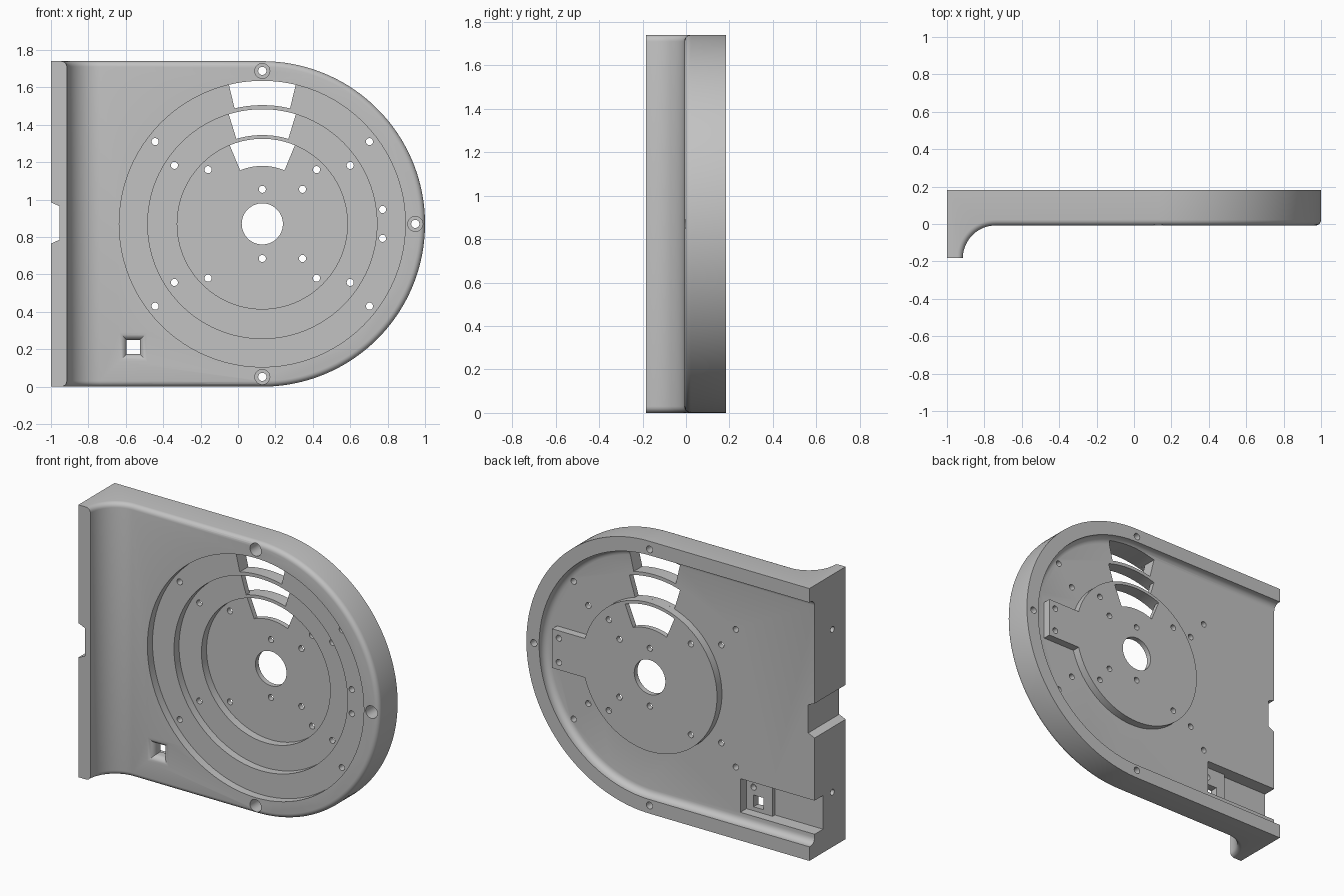
import bpy, bmesh, math

cube = bpy.data.objects.get("Cube")
if cube:
    bpy.data.objects.remove(cube)

CX, CZ, R = 0.13, 0.87, 0.87      # centre and radius of the round end
FRONT, BACK = -0.008, 0.183
FLOOR = 0.13                      # rear cavity floor
HUB = 0.18                        # rear face of the raised hub

AXES = {"x": lambda a, b, d: (d, a, b),
        "y": lambda a, b, d: (a, d, b),
        "z": lambda a, b, d: (a, b, d)}


def arc(cx, cz, r, a0, a1, n):
    """Points on an arc, angles in degrees, both ends included."""
    return [(cx + r * math.cos(math.radians(a0 + (a1 - a0) * i / n)),
             cz + r * math.sin(math.radians(a0 + (a1 - a0) * i / n))) for i in range(n + 1)]


def circle(cx, cz, r, n=24):
    return arc(cx, cz, r, 0, 360, n)[:-1]


def rect(x0, x1, z0, z1):
    return [(x0, z0), (x1, z0), (x1, z1), (x0, z1)]


def add_prism(bm, outline, d0, d1, axis="y"):
    put = AXES[axis]
    lo = [bm.verts.new(put(a, b, d0)) for a, b in outline]
    hi = [bm.verts.new(put(a, b, d1)) for a, b in outline]
    bm.faces.new(lo)
    bm.faces.new(hi)
    for i in range(len(lo)):
        j = (i + 1) % len(lo)
        bm.faces.new((lo[i], lo[j], hi[j], hi[i]))


def solid(name, *prisms):
    """Object made from one or more separate prisms."""
    bm = bmesh.new()
    for prism in prisms:
        add_prism(bm, *prism)
    bmesh.ops.recalc_face_normals(bm, faces=bm.faces)
    mesh = bpy.data.meshes.new(name)
    bm.to_mesh(mesh)
    bm.free()
    obj = bpy.data.objects.new(name, mesh)
    bpy.context.collection.objects.link(obj)
    return obj


def combine(target, tool, operation="DIFFERENCE"):
    mod = target.modifiers.new("combine", "BOOLEAN")
    mod.operation, mod.solver, mod.object = operation, "EXACT", tool
    bpy.context.view_layer.objects.active = target
    bpy.ops.object.modifier_apply(modifier=mod.name)
    bpy.data.objects.remove(tool)


def bevel(obj, is_a, is_b, width):
    """Round the edges where a face of kind a meets a face of kind b."""
    bm = bmesh.new()
    bm.from_mesh(obj.data)
    bm.normal_update()
    edges = []
    for e in bm.edges:
        if len(e.link_faces) == 2:
            f, g = e.link_faces
            if (is_a(f) and is_b(g)) or (is_a(g) and is_b(f)):
                edges.append(e)
    bmesh.ops.bevel(bm, geom=edges, offset=width, segments=5, profile=0.5,
                    affect="EDGES", clamp_overlap=False)
    bm.to_mesh(obj.data)
    bm.free()


def stadium(x0, r, n):
    """Straight on the left, half round on the right."""
    return [(x0, CZ - r)] + arc(CX, CZ, r, -90, 90, n) + [(x0, CZ + r)]


# Plate with flared flange: side profile crossed with the outline
profile = [(-1, BACK), (-1, -BACK)] + \
    arc(-0.74, -BACK, 0.175, 180, 90, 20) + [(1.1, FRONT), (1.1, BACK)]
housing = solid("housing", (profile, -0.1, 1.9, "z"))
combine(housing, solid("outline", (stadium(-1.1, R, 90), -0.3, 0.3)), "INTERSECT")


def is_side(f):
    n = f.normal
    return abs(n.y) < 0.01 and (abs(n.z) > 0.9 or f.calc_center_median().x > CX)


def is_front(f):
    return f.normal.y < -0.01 and f.calc_center_median().y > -0.1825


bevel(housing, is_side, is_front, 0.03)

# Rear cavity with a filleted floor, open at the flange
cavity = solid("cavity", (stadium(-1.2, 0.78, 72), FLOOR, 0.3))
bevel(cavity, lambda f: f.normal.y < -0.9, lambda f: abs(f.normal.y) < 0.1, 0.04)
combine(housing, cavity)

# Raised rear hub with side tab
combine(housing, solid("hub", (circle(CX, CZ, 0.475, 96), 0.11, HUB)), "UNION")
combine(housing, solid("tab", (rect(0.4, 0.82, 0.745, 0.995), 0.11, HUB)), "UNION")

# Square hole with a rounded flare at the front
SX, SZ = -0.56, 0.2125
combine(housing, solid("square_hole", (
    rect(SX - 0.035, SX + 0.035, SZ - 0.0375, SZ + 0.0375), -0.1, 0.3)))


def is_square_wall(f):
    c = f.calc_center_median()
    return abs(f.normal.y) < 0.01 and abs(c.x - SX) < 0.06 and abs(c.z - SZ) < 0.06


bevel(housing, is_square_wall, lambda f: f.normal.y < -0.99, 0.04)

# Latch pocket behind the square hole, then a deeper channel out to the flange
combine(housing, solid("latch_pocket", (rect(-0.7, -0.475, 0.15, 0.365), 0.068, 0.17)))
combine(housing, solid("latch_channel", (rect(-1.1, -0.66, 0.15, 0.365), 0.045, 0.17)))
combine(housing, solid("latch_screw", (circle(-0.525, 0.3, 0.019), 0.03, 0.1)))

# Stepped round recesses in the front
for r, depth in ((0.765, 0.044), (0.613, 0.095), (0.455, 0.147)):
    combine(housing, solid("recess", (circle(CX, CZ, r, 96), -0.1, depth)))

# Viewing slots above the hub
for r0, r1, half in ((0.635, 0.765, 13.5), (0.475, 0.613, 17), (0.31, 0.455, 22.5)):
    pts = arc(CX, CZ, r0, 90 - half, 90 + half, 14) + arc(CX, CZ, r1, 90 + half, 90 - half, 14)
    combine(housing, solid("slot", (pts, -0.1, 0.3)))

# Centre bore and mirrored screw holes
holes = [(circle(CX, CZ, 0.11, 64), -0.1, 0.3)]
spots = [(0, 0.185), (0.215, 0.185), (0.29, 0.29), (-0.29, 0.29), (0.47, 0.313),
         (-0.47, 0.313), (0.573, 0.44), (-0.573, 0.44), (0.643, 0.077)]
for dx, dz in spots:
    for s in (1, -1):
        holes.append((circle(CX + dx, CZ + s * dz, 0.019), -0.1, 0.3))
rim = [(CX, CZ + 0.818), (CX, CZ - 0.818), (CX + 0.818, CZ)]
holes += [(circle(x, z, 0.022), -0.1, 0.3) for x, z in rim]
combine(housing, solid("holes", *holes))
combine(housing, solid("counterbores", *[(circle(x, z, 0.04, 32), -0.1, 0.1) for x, z in rim]))

# Flange notch and side screw holes
notch = [(-1.045, 0.745), (-0.955, 0.785), (-0.955, 0.965), (-1.045, 1.005)]
combine(housing, solid("notch", (notch, -0.3, 0.3)))
combine(housing, solid("side_holes", *[
    (circle(-0.05, z, 0.019), -1.1, -0.93, "x") for z in (0.35, 1.39)]))

# Finish
grey = bpy.data.materials.new("grey_plastic")
grey.use_nodes = True
colour = (0.54, 0.54, 0.54, 1)
grey.diffuse_color = colour
grey.node_tree.nodes["Principled BSDF"].inputs["Base Color"].default_value = colour
housing.data.materials.clear()
housing.data.materials.append(grey)
for p in housing.data.polygons:
    p.material_index = 0
bpy.ops.object.select_all(action="DESELECT")
housing.select_set(True)
bpy.context.view_layer.objects.active = housing
bpy.ops.object.shade_smooth_by_angle(angle=math.radians(30))
